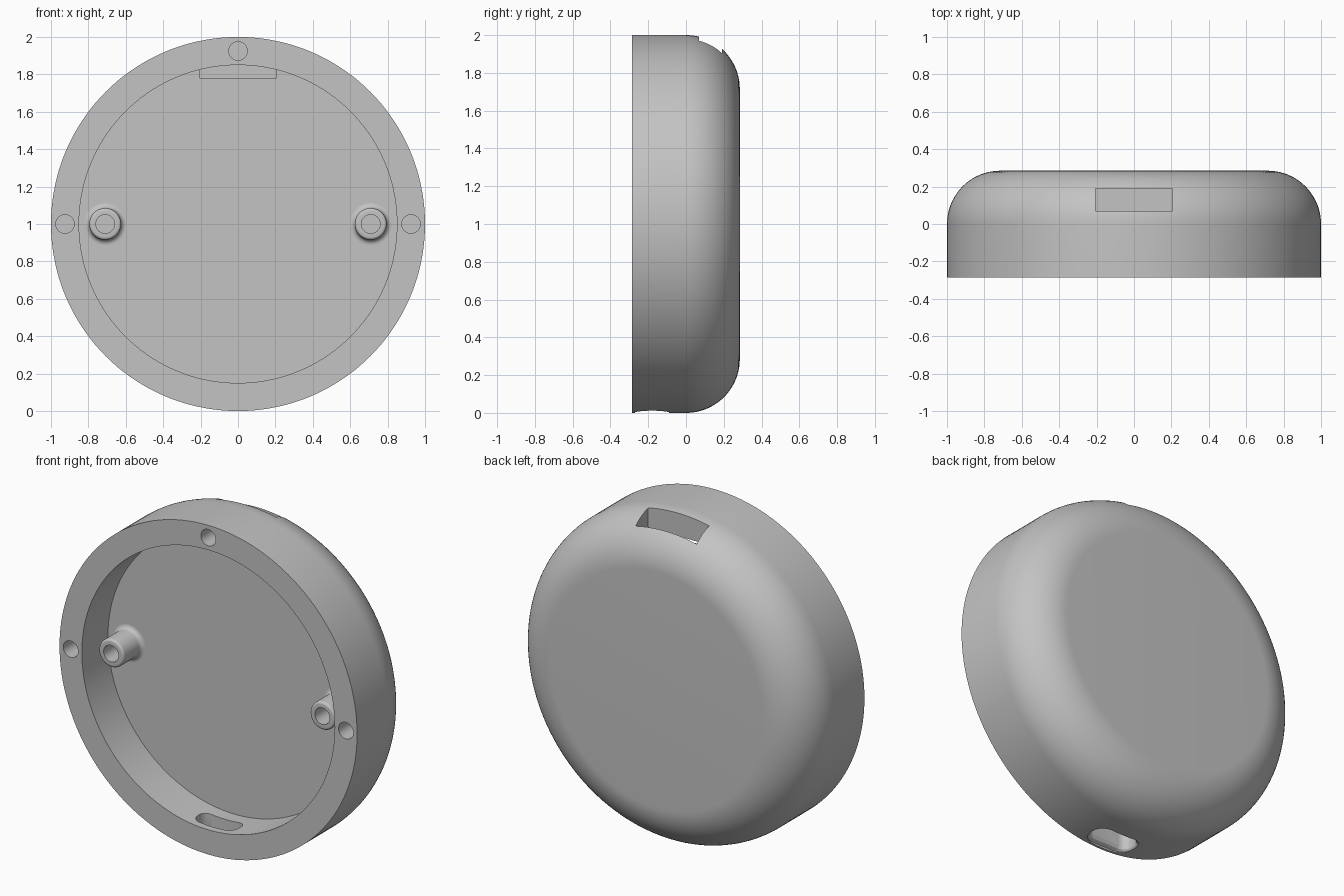
import bpy, bmesh, math
from mathutils import Matrix, Vector

if "Cube" in bpy.data.objects:
    bpy.data.objects.remove(bpy.data.objects["Cube"])

R, FRONT, BACK, FLOOR = 1.0, -0.285, 0.285, -0.035
SLOT_W, SLOT_Z = 0.205, 1.78

grey = bpy.data.materials.new("plain grey")
grey.use_nodes = True
grey.diffuse_color = (0.55, 0.55, 0.55, 1)
grey.node_tree.nodes["Principled BSDF"].inputs["Base Color"].default_value = grey.diffuse_color


def finish(name, bm):
    """Turn a bmesh into a scene object with the grey material."""
    bmesh.ops.recalc_face_normals(bm, faces=bm.faces)
    mesh = bpy.data.meshes.new(name)
    bm.to_mesh(mesh)
    bm.free()
    mesh.materials.append(grey)
    obj = bpy.data.objects.new(name, mesh)
    bpy.context.collection.objects.link(obj)
    return obj


def lathe(name, profile, centre, steps):
    """Spin (radius, y) points about an axis along y."""
    bm = bmesh.new()
    verts = [bm.verts.new((r, y, 0)) for r, y in profile]
    edges = [bm.edges.new(pair) for pair in zip(verts, verts[1:])]
    bmesh.ops.spin(bm, geom=verts + edges, cent=(0, 0, 0), axis=(0, 1, 0),
                   angle=math.tau, steps=steps, use_merge=True)
    bmesh.ops.remove_doubles(bm, verts=bm.verts, dist=1e-5)
    bmesh.ops.translate(bm, verts=bm.verts, vec=centre)
    return finish(name, bm)


def arc(cr, cy, radius, start, end, steps):
    angles = [math.radians(start + (end - start) * i / steps) for i in range(steps + 1)]
    return [(cr + radius * math.cos(a), cy + radius * math.sin(a)) for a in angles]


def box(name, low, high):
    bm = bmesh.new()
    low, high = Vector(low), Vector(high)
    bmesh.ops.create_cube(bm, size=1, matrix=Matrix.Translation((low + high) / 2)
                          @ Matrix.Diagonal((*(high - low), 1)))
    return finish(name, bm)


def port_ring(half_w, half_h, radius, z):
    """Rounded rectangle in a level plane, centred on the port."""
    points = []
    for k, (sx, sy) in enumerate([(1, 1), (-1, 1), (-1, -1), (1, -1)]):
        points += [(x, y - 0.18, z) for x, y in
                   arc(sx * (half_w - radius), 0, radius, 90 * k, 90 * k + 90, 8)]
        points[-9:] = [(x, y + sy * (half_h - radius), z) for x, y, z in points[-9:]]
    return points


def loft(name, rings):
    bm = bmesh.new()
    loops = [[bm.verts.new(p) for p in ring] for ring in rings]
    for a, b in zip(loops, loops[1:]):
        for i in range(len(a)):
            j = (i + 1) % len(a)
            bm.faces.new((a[i], a[j], b[j], b[i]))
    bm.faces.new(loops[0])
    bm.faces.new(loops[-1])
    return finish(name, bm)


def cut(target, cutter):
    cutter.hide_render = True
    mod = target.modifiers.new("cut", 'BOOLEAN')
    mod.operation, mod.solver, mod.object = 'DIFFERENCE', 'EXACT', cutter
    bpy.context.view_layer.objects.active = target
    bpy.ops.object.modifier_apply(modifier=mod.name)
    bpy.data.objects.remove(cutter)


def smooth(obj):
    bpy.ops.object.select_all(action='DESELECT')
    obj.select_set(True)
    bpy.context.view_layer.objects.active = obj
    bpy.ops.object.shade_smooth_by_angle(angle=math.radians(25))


# Round housing: recessed front, flat rim, large rounded back edge
profile = [(0, FLOOR), (0.85, FLOOR), (0.85, FRONT), (R, FRONT)]
profile += arc(R - BACK, 0, BACK, 0, 90, 20) + [(0, BACK)]
housing = lathe("housing", profile, (0, 0, R), 144)

# Screw holes in the rim
for x, z in [(-0.925, R), (0.925, R), (0, R + 0.925)]:
    hole = [(0, FRONT - 0.05), (0.05, FRONT - 0.05), (0.05, FRONT + 0.12), (0, FRONT + 0.12)]
    cut(housing, lathe("screw_hole_cutter", hole, (x, 0, z), 32))

# Top slot, opening through a channel into the recess
cut(housing, box("slot_cutter", (-SLOT_W, 0.07, SLOT_Z), (SLOT_W, 0.19, 2.1)))
cut(housing, box("channel_cutter", (-SLOT_W, FLOOR - 0.001, SLOT_Z), (SLOT_W, 0.19, 1.852)))

# Rounded cable port through the bottom wall, flared on the outside
cut(housing, loft("port_cutter", [
    port_ring(0.15, 0.09, 0.08, -0.05), port_ring(0.15, 0.09, 0.08, 0.012),
    port_ring(0.143, 0.07, 0.06, 0.022), port_ring(0.14, 0.06, 0.05, 0.04),
    port_ring(0.14, 0.06, 0.05, 0.25)]))
smooth(housing)

# Two hollow mounting posts with rounded tips and flared feet
TIP = -0.205
post = [(0, FLOOR - 0.02), (0.05, FLOOR - 0.02), (0.05, TIP)]
post += arc(0.07, TIP + 0.015, 0.015, -90, 0, 5)
post += arc(0.112, FLOOR - 0.027, 0.027, 180, 90, 6)
for side, x in (("right", -0.71), ("left", 0.71)):
    smooth(lathe(side + "_mounting_post", post, (x, 0, R), 48))
